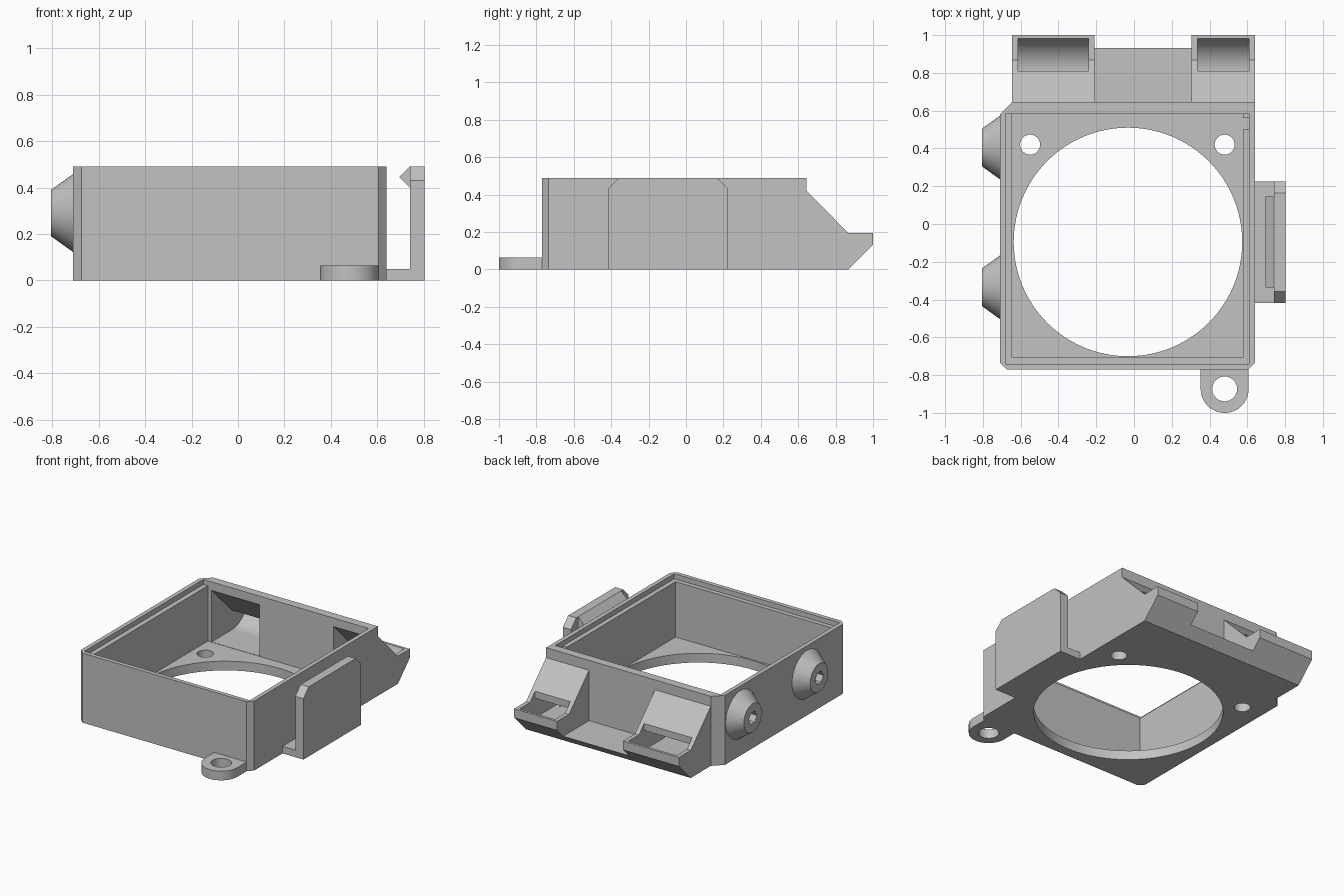
import bpy, bmesh, math
from mathutils import Vector

if "Cube" in bpy.data.objects:
    bpy.data.objects.remove(bpy.data.objects["Cube"])

grey = bpy.data.materials.new("plain_grey")
grey.diffuse_color = (0.54, 0.54, 0.54, 1)
grey.use_nodes = True
grey.node_tree.nodes["Principled BSDF"].inputs["Base Color"].default_value = grey.diffuse_color

FLOOR = 0.065   # floor thickness
TOP = 0.49      # case height


def finish(name, bm):
    bmesh.ops.recalc_face_normals(bm, faces=bm.faces)
    me = bpy.data.meshes.new(name)
    bm.to_mesh(me)
    bm.free()
    me.materials.append(grey)
    ob = bpy.data.objects.new(name, me)
    bpy.context.collection.objects.link(ob)
    return ob


def prism(name, pts, axis, a, b):
    """Extrude a 2D outline along an axis from a to b."""
    place = {"x": lambda p, w: (w, p[0], p[1]),
             "y": lambda p, w: (p[0], w, p[1]),
             "z": lambda p, w: (p[0], p[1], w)}[axis]
    bm = bmesh.new()
    face = bm.faces.new([bm.verts.new(place(p, a)) for p in pts])
    ext = bmesh.ops.extrude_face_region(bm, geom=[face])
    move = Vector(place((0, 0), b)) - Vector(place((0, 0), a))
    bmesh.ops.translate(bm, vec=move, verts=[v for v in ext["geom"] if isinstance(v, bmesh.types.BMVert)])
    return finish(name, bm)


def rect(x0, x1, y0, y1):
    return [(x0, y0), (x1, y0), (x1, y1), (x0, y1)]


def arc(cx, cy, r, a0, a1, n):
    return [(cx + r * math.cos(math.radians(a0 + (a1 - a0) * i / n)),
             cy + r * math.sin(math.radians(a0 + (a1 - a0) * i / n))) for i in range(n + 1)]


def circle(cx, cy, r, n):
    return arc(cx, cy, r, 0, 360, n)[:-1]


def cut(ob, cutter):
    mod = ob.modifiers.new("cut", "BOOLEAN")
    mod.operation, mod.solver, mod.object = "DIFFERENCE", "EXACT", cutter
    bpy.context.view_layer.objects.active = ob
    bpy.ops.object.modifier_apply(modifier=mod.name)
    bpy.data.objects.remove(cutter, do_unlink=True)


def smooth(ob):
    bpy.ops.object.select_all(action="DESELECT")
    ob.select_set(True)
    bpy.context.view_layer.objects.active = ob
    bpy.ops.object.shade_smooth_by_angle(angle=math.radians(25))


# Open case with chamfered corners
case = prism("case", [(-0.675, -0.77), (0.605, -0.77), (0.64, -0.735), (0.64, 0.645),
                      (-0.645, 0.645), (-0.71, 0.58), (-0.71, -0.735)], "z", 0, TOP)
cut(case, prism("cavity", rect(-0.645, 0.577, -0.708, 0.585), "z", FLOOR, 0.7))
cut(case, prism("lid_step", rect(-0.68, 0.61, -0.74, 0.585), "z", TOP - 0.035, 0.7))
cut(case, prism("fan_hole", circle(-0.032, -0.095, 0.605, 96), "z", -0.1, 0.2))
for x in (-0.55, 0.48):
    cut(case, prism("screw_hole", circle(x, 0.42, 0.053, 32), "z", -0.1, 0.2))

# Air ducts: sloped housings with a curved channel leading out of the case
housing = [(0.645, 0), (0.868, 0), (1.0, 0.132), (1.0, 0.195), (0.868, 0.195), (0.645, 0.42)]
channel = ([(0.5, FLOOR + 0.002)] + arc(0.81, FLOOR + 0.182, 0.18, -90, 0, 16)
           + [(0.99, 0.4), (0.81, 0.4), (0.81, 0.205), (0.5, 0.515)])
for side, x0, x1 in (("left", -0.645, -0.21), ("right", 0.305, 0.64)):
    duct = prism(side + "_duct", housing, "x", x0, x1)
    for ob in (case, duct):
        cut(ob, prism("channel", channel, "x", x0 + 0.03, x1 - 0.03))
    smooth(duct)
smooth(case)

# Low ledge between the ducts
prism("ledge", [(0.645, 0), (0.868, 0), (0.933, FLOOR), (0.645, FLOOR)], "x", -0.21, 0.305)

# Mounting tab
tab = prism("mounting_tab", [(0.353, -0.77)] + arc(0.48, -0.873, 0.127, 180, 360, 32) + [(0.607, -0.77)],
            "z", 0, FLOOR)
cut(tab, prism("tab_hole", circle(0.48, -0.873, 0.066, 32), "z", -0.1, 0.2))
smooth(tab)

# Side clip: foot, upright plate with clipped corners, hook
prism("clip_foot", rect(0.64, 0.74, -0.418, 0.225), "z", 0, 0.05)
prism("clip_plate", [(-0.418, 0), (0.225, 0), (0.225, 0.43), (0.165, TOP), (-0.358, TOP), (-0.418, 0.43)],
      "x", 0.74, 0.803)
prism("clip_hook", [(0.74, 0.40), (0.74, TOP), (0.695, 0.445)], "y", -0.335, 0.145)

# Conical side knobs with hexagonal sockets
for name, y in (("rear_knob", 0.405), ("front_knob", -0.335)):
    bm = bmesh.new()
    rings = [[bm.verts.new((x, p[0], p[1])) for p in circle(y, 0.29, r, 48)]
             for x, r in ((-0.71, 0.168), (-0.805, 0.1))]
    for ring in rings:
        bm.faces.new(ring)
    for i in range(48):
        j = (i + 1) % 48
        bm.faces.new((rings[0][i], rings[0][j], rings[1][j], rings[1][i]))
    knob = finish(name, bm)
    cut(knob, prism("socket", circle(y, 0.29, 0.045, 6), "x", -0.9, -0.74))
    smooth(knob)
